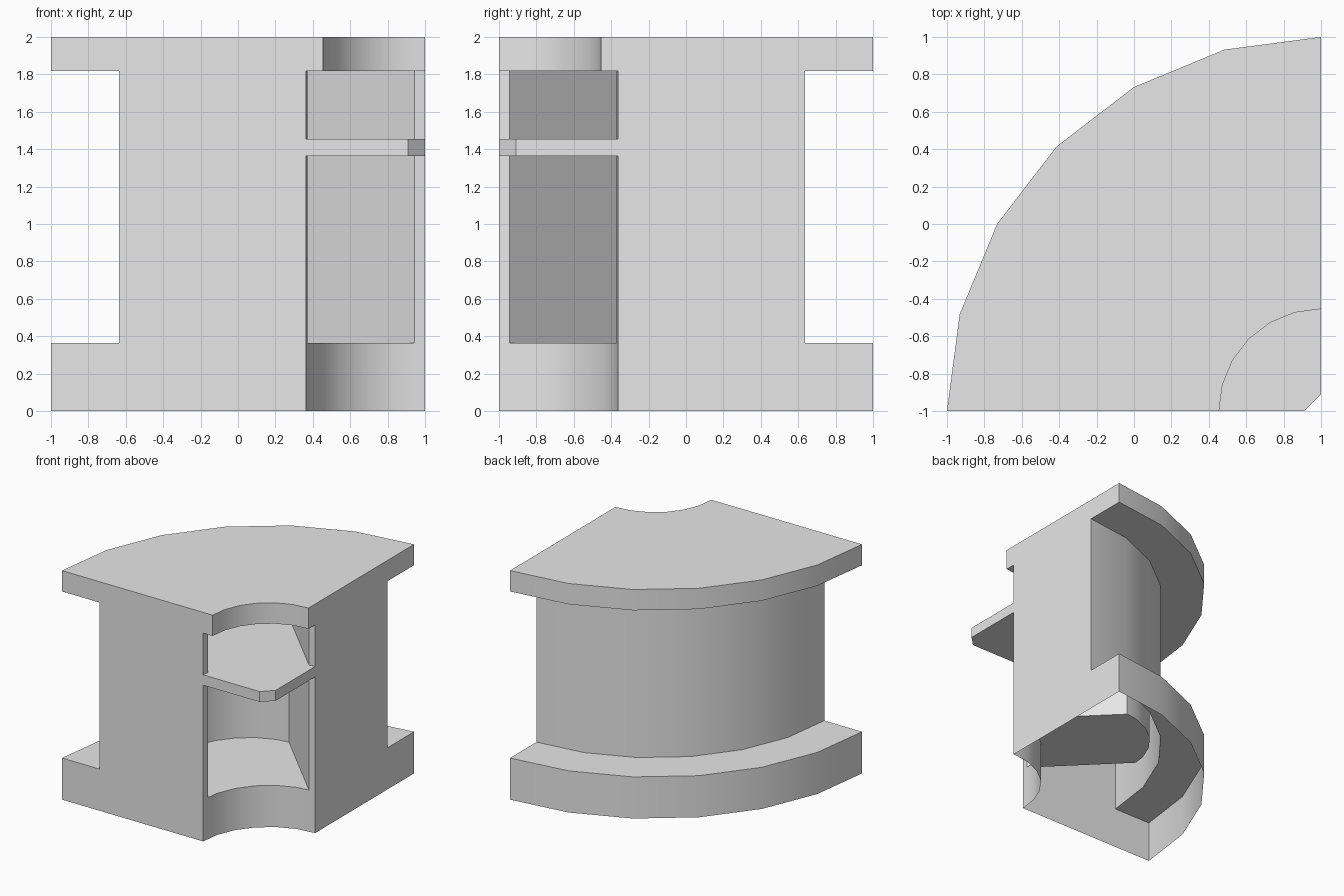
import bpy, bmesh
from math import cos, sin, radians

cube = bpy.data.objects.get("Cube")
if cube:
    bpy.data.objects.remove(cube, do_unlink=True)

U = 2 / 22                                   # base unit of the part
OUTER, BARREL, BORE, LIP = 22 * U, 18 * U, 7 * U, 6 * U
STEP, SHELF_LOW, SHELF_TOP, RIM, TOP = 4 * U, 15 * U, 16 * U, 20 * U, 22 * U
SHIFT = 10 * U / 2 ** 0.5                    # slot depth along each axis
COARSE = list(range(0, 91, 15))
INNER = [5] + COARSE[1:-1] + [85]            # arc between the slot walls
FULL = [0] + INNER + [90]

bm = bmesh.new()


def arc(radius, angles, shift=0):
    """Points around the corner axis, kept on the chords of 15 degree facets."""
    points = []
    for a in angles:
        mid = (min(a, 89) // 15) * 15 + 7.5
        r = radius * cos(radians(7.5)) / cos(radians(a - mid))
        points.append((1 - shift - r * cos(radians(a)),
                       -1 + shift + r * sin(radians(a))))
    return points


def face(points):
    bm.faces.new([bm.verts.new(p) for p in points])


def cap(outline, z):
    face([(x, y, z) for x, y in outline])


def wall(path, z0, z1):
    for (ax, ay), (bx, by) in zip(path, path[1:]):
        face([(ax, ay, z0), (bx, by, z0), (bx, by, z1), (ax, ay, z1)])


# Flange rims, barrel and bores
outer, barrel = arc(OUTER, COARSE), arc(BARREL, COARSE)
bore, lip = arc(BORE, FULL), arc(LIP, FULL)
wall(outer, 0, STEP)
wall(outer, RIM, TOP)
wall(barrel, STEP, RIM)
wall(bore, 0, STEP)
wall(lip, RIM, TOP)

# Flange steps and top plate
for z in (STEP, RIM):
    cap(outer + barrel[::-1], z)
cap(outer + lip[::-1], TOP)

# Diagonal slot above and below the shelf
slot_end = arc(BORE, INNER, SHIFT)
slot = bore[:2] + slot_end + bore[-2:]
for z0, z1 in ((STEP, SHELF_LOW), (SHELF_TOP, RIM)):
    wall(slot, z0, z1)
cap(slot_end + bore[-2:0:-1], STEP)
cap(slot + lip[::-1], RIM)

# Shelf with clipped corner
corner = [(1, -1 + U), (1 - U, -1)]
wall(corner, SHELF_LOW, SHELF_TOP)
for z in (SHELF_LOW, SHELF_TOP):
    cap(slot + corner, z)

# Two flat cut sides, mirrored across the diagonal
section = [(BORE, 0), (OUTER, 0), (OUTER, STEP), (BARREL, STEP), (BARREL, RIM),
           (OUTER, RIM), (OUTER, TOP), (LIP, TOP), (LIP, RIM), (BORE, RIM),
           (BORE, SHELF_TOP), (U, SHELF_TOP), (U, SHELF_LOW),
           (BORE, SHELF_LOW), (BORE, STEP)]
face([(1 - r, -1, z) for r, z in section])
face([(1, -1 + r, z) for r, z in section])

bmesh.ops.remove_doubles(bm, verts=bm.verts[:], dist=0.0005)
bmesh.ops.recalc_face_normals(bm, faces=bm.faces[:])
mesh = bpy.data.meshes.new("quarter_spool")
bm.to_mesh(mesh)
bm.free()
spool = bpy.data.objects.new("quarter_spool", mesh)
bpy.context.collection.objects.link(spool)

# Plain grey material
grey = bpy.data.materials.new("light_grey")
grey.use_nodes = True
colour = (0.8, 0.8, 0.8, 1)
grey.diffuse_color = colour
grey.node_tree.nodes["Principled BSDF"].inputs["Base Color"].default_value = colour
mesh.materials.append(grey)

# Smooth curved walls, sharp edges
bpy.ops.object.select_all(action="DESELECT")
spool.select_set(True)
bpy.context.view_layer.objects.active = spool
bpy.ops.object.shade_smooth_by_angle(angle=radians(30))
